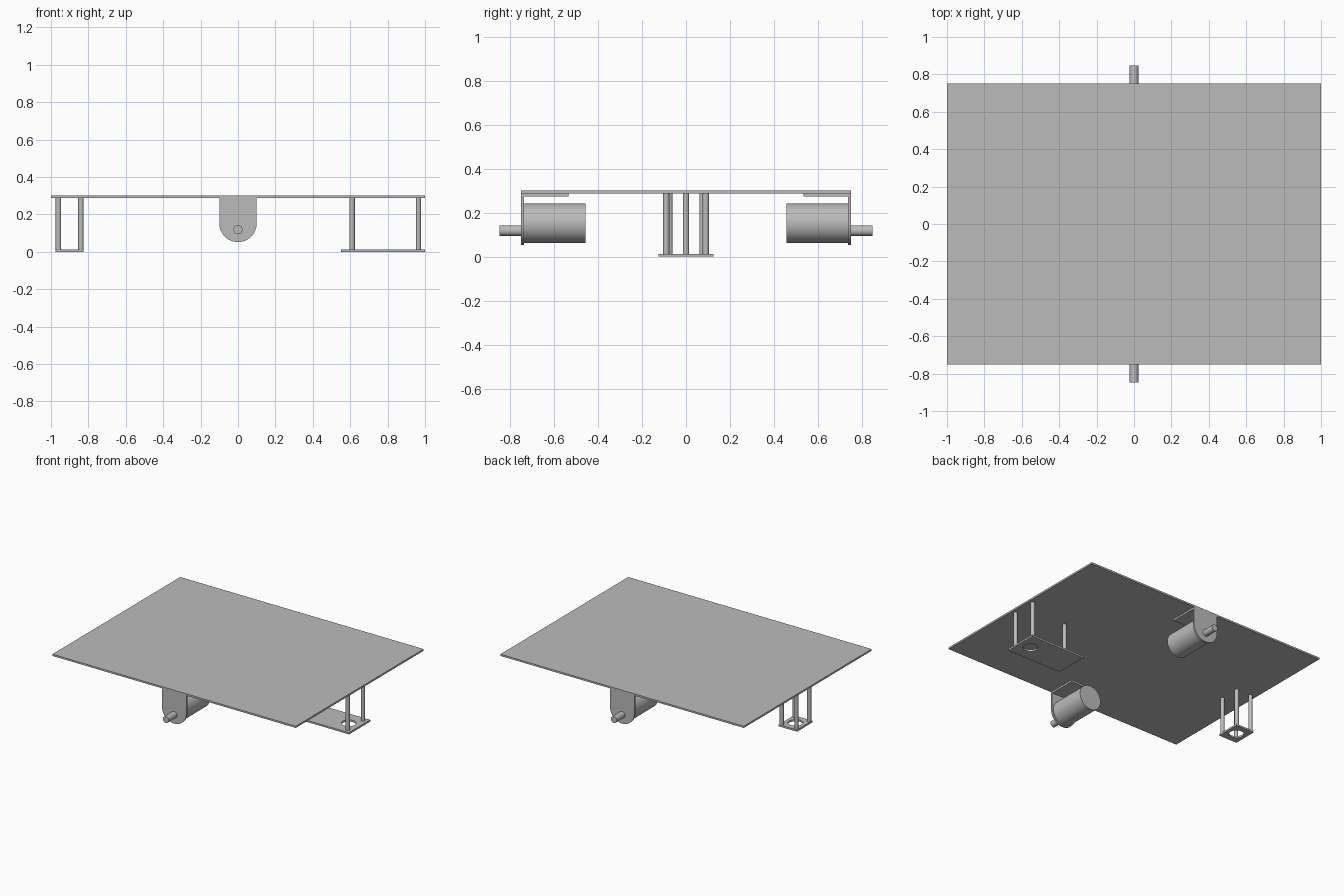
import bpy
import bmesh
import math
from mathutils import Matrix, Vector

cube = bpy.data.objects.get("Cube")
if cube:
    bpy.data.objects.remove(cube, do_unlink=True)

# One grey for the whole chassis
GREY = (0.5, 0.5, 0.5, 1.0)
grey = bpy.data.materials.new("plain grey")
grey.use_nodes = True
grey.diffuse_color = GREY
grey.node_tree.nodes["Principled BSDF"].inputs["Base Color"].default_value = GREY


def finish(name, bm):
    """Turn a bmesh into a named, coloured object with smooth round sides."""
    bmesh.ops.recalc_face_normals(bm, faces=bm.faces)
    mesh = bpy.data.meshes.new(name)
    bm.to_mesh(mesh)
    bm.free()
    mesh.materials.append(grey)
    obj = bpy.data.objects.new(name, mesh)
    bpy.context.collection.objects.link(obj)
    bpy.ops.object.select_all(action="DESELECT")
    obj.select_set(True)
    bpy.context.view_layer.objects.active = obj
    bpy.ops.object.shade_smooth_by_angle(angle=math.radians(30))
    return obj


def box(name, low, high):
    low, high = Vector(low), Vector(high)
    bm = bmesh.new()
    bmesh.ops.create_cube(bm, size=1)
    bmesh.ops.scale(bm, vec=high - low, verts=bm.verts)
    bmesh.ops.translate(bm, vec=(low + high) / 2, verts=bm.verts)
    return finish(name, bm)


def rod(name, start, end, radius, sides=48):
    start, end = Vector(start), Vector(end)
    axis = end - start
    turn = axis.to_track_quat("Z", "Y").to_matrix().to_4x4()
    bm = bmesh.new()
    bmesh.ops.create_cone(bm, cap_ends=True, segments=sides, radius1=radius,
                          radius2=radius, depth=axis.length,
                          matrix=Matrix.Translation((start + end) / 2) @ turn)
    return finish(name, bm)


def arc(cx, cy, radius, start, sweep, steps):
    return [(cx + radius * math.cos(start + sweep * i / steps),
             cy + radius * math.sin(start + sweep * i / steps))
            for i in range(steps + 1)]


def sheet(name, loops, place, push):
    """Fill flat outlines (later loops are holes) and extrude them."""
    bm = bmesh.new()
    for loop in loops:
        verts = [bm.verts.new(place(u, v)) for u, v in loop]
        for i, vert in enumerate(verts):
            bm.edges.new((verts[i - 1], vert))
    bmesh.ops.triangle_fill(bm, edges=bm.edges[:], use_beauty=True)
    result = bmesh.ops.extrude_face_region(bm, geom=bm.faces[:])
    moved = [g for g in result["geom"] if isinstance(g, bmesh.types.BMVert)]
    bmesh.ops.translate(bm, vec=push, verts=moved)
    return finish(name, bm)


DECK_LOW, DECK_TOP = 0.287, 0.3
THICK = 0.013

# Deck
box("deck", (-1, -0.75, DECK_LOW), (1, 0.75, DECK_TOP))

# Motors on angle brackets, front and back
AXLE_Z, BRACKET_R = 0.152, 0.1
for end, s in (("front", -1), ("back", 1)):
    outline = [(BRACKET_R, DECK_LOW)]
    outline += arc(0, AXLE_Z, BRACKET_R, 0, -math.pi, 32)
    outline += [(-BRACKET_R, DECK_LOW)]
    sheet(end + "_bracket_face", [outline],
          lambda u, v: (u, s * 0.75, v), (0, -s * THICK, 0))
    inner, outer = sorted((s * 0.535, s * 0.737))
    box(end + "_bracket_flange", (-BRACKET_R, inner, DECK_LOW - THICK),
        (BRACKET_R, outer, DECK_LOW))
    rod(end + "_motor", (0, s * 0.457, AXLE_Z), (0, s * 0.737, AXLE_Z), 0.09, 64)
    rod(end + "_motor_shaft", (0, s * 0.737, 0.118), (0, s * 0.847, 0.118), 0.024)


# Caster plates hung below the deck on thin posts
def caster_mount(name, x0, x1, half, hole_x, posts):
    outline = [(x0, -half), (x1, -half), (x1, half), (x0, half)]
    hole = arc(hole_x, 0, 0.05, 0, math.tau, 40)[:-1]
    sheet(name + "_plate", [outline, hole],
          lambda u, v: (u, v, 0), (0, 0, THICK))
    for i, (x, y) in enumerate(posts):
        rod(f"{name}_post_{i + 1}", (x, y, THICK), (x, y, DECK_LOW), 0.0145, 24)


caster_mount("large_caster", 0.55, 1.0, 0.125, 0.91,
             [(0.965, -0.09), (0.965, 0.09), (0.61, 0)])
caster_mount("small_caster", -0.975, -0.825, 0.09, -0.9,
             [(x, y) for x in (-0.96, -0.84) for y in (-0.075, 0.075)])
